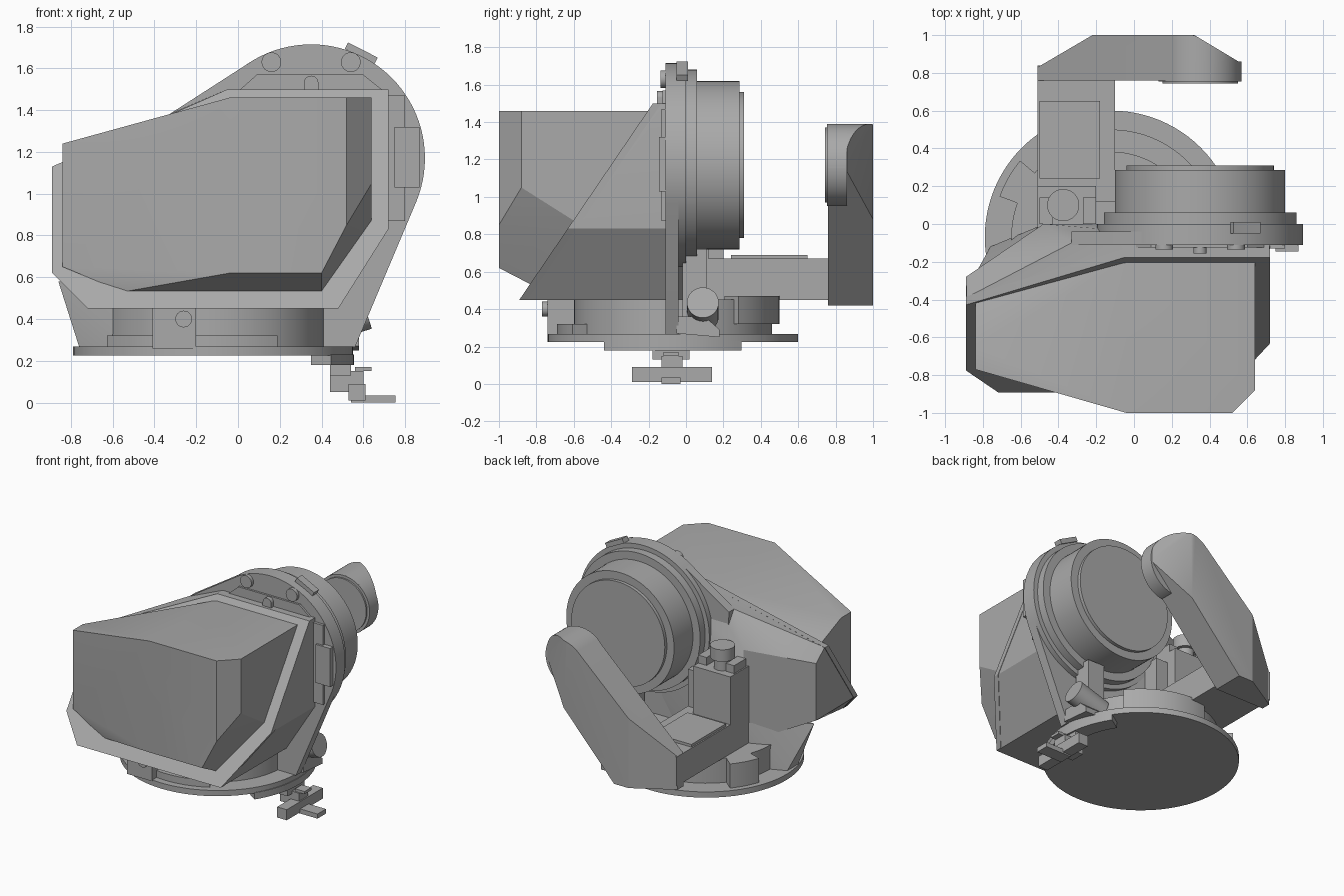
import bpy, bmesh
from math import sin, cos, pi, radians
from mathutils import Vector, Matrix

cube = bpy.data.objects.get("Cube")
if cube:
    bpy.data.objects.remove(cube, do_unlink=True)

grey = bpy.data.materials.new("machine_grey")
grey.use_nodes = True
grey.diffuse_color = (0.4, 0.4, 0.4, 1)
grey.node_tree.nodes["Principled BSDF"].inputs["Base Color"].default_value = grey.diffuse_color


def finish(name, bm):
    bmesh.ops.recalc_face_normals(bm, faces=bm.faces)
    mesh = bpy.data.meshes.new(name)
    bm.to_mesh(mesh)
    bm.free()
    mesh.materials.append(grey)
    ob = bpy.data.objects.new(name, mesh)
    bpy.context.collection.objects.link(ob)
    bpy.ops.object.select_all(action='DESELECT')
    ob.select_set(True)
    bpy.context.view_layer.objects.active = ob
    bpy.ops.object.shade_smooth_by_angle(angle=radians(25))
    return ob


def hull(name, pts):
    bm = bmesh.new()
    verts = [bm.verts.new(p) for p in pts]
    res = bmesh.ops.convex_hull(bm, input=verts)
    junk = {g for g in res["geom_interior"] + res["geom_unused"] if isinstance(g, bmesh.types.BMVert)}
    bmesh.ops.delete(bm, geom=list(junk), context='VERTS')
    bmesh.ops.dissolve_limit(bm, angle_limit=radians(1), verts=bm.verts, edges=bm.edges)
    return finish(name, bm)


def box(name, x, y, z, turn=0):
    c = Vector(((x[0] + x[1]) / 2, (y[0] + y[1]) / 2, (z[0] + z[1]) / 2))
    bm = bmesh.new()
    size = Matrix.Diagonal((x[1] - x[0], y[1] - y[0], z[1] - z[0], 1))
    bmesh.ops.create_cube(bm, size=1, matrix=Matrix.Translation(c) @ Matrix.Rotation(turn, 4, 'Y') @ size)
    return finish(name, bm)


def rod(name, a, b, r, sides=64):
    a, b = Vector(a), Vector(b)
    bm = bmesh.new()
    m = Matrix.Translation((a + b) / 2) @ (b - a).to_track_quat('Z', 'Y').to_matrix().to_4x4()
    bmesh.ops.create_cone(bm, cap_ends=True, segments=sides, radius1=r, radius2=r, depth=(b - a).length, matrix=m)
    return finish(name, bm)


def arc_block(name, r, z, start, end, steps=16):
    # Curved block around the turntable axis
    bm = bmesh.new()
    rings = []
    for i in range(steps + 1):
        a = radians(start + (end - start) * i / steps)
        rings.append([bm.verts.new((CX + q * cos(a), CY + q * sin(a), h))
                      for q, h in ((r[0], z[0]), (r[1], z[0]), (r[1], z[1]), (r[0], z[1]))])
    for p, q in zip(rings, rings[1:]):
        for k in range(4):
            bm.faces.new((p[k], p[k - 1], q[k - 1], q[k]))
    bm.faces.new(rings[0])
    bm.faces.new(rings[-1])
    return finish(name, bm)


# Turntable
CX, CY = -0.12, -0.07
rod("base_disc", (CX, CY, 0.225), (CX, CY, 0.268), 0.67, 96)
rod("base_drum", (CX, CY, 0.26), (CX, CY, 0.45), 0.53, 96)
arc_block("drum_block_side", (0.45, 0.63), (0.26, 0.45), 140, 160)
arc_block("drum_block_back", (0.45, 0.57), (0.32, 0.47), 38, 100)
arc_block("drum_block_front", (0.45, 0.62), (0.26, 0.32), 215, 300)
arc_block("edge_bracket", (0.56, 0.675), (0.18, 0.23), -33, 33)
box("front_stop", (-0.41, -0.2), (-0.74, -0.5), (0.26, 0.45))
rod("front_stop_pin", (-0.26, -0.77, 0.4), (-0.26, -0.7, 0.4), 0.04, 24)

# Latch under the turntable edge
box("latch_neck", (0.44, 0.54), (-0.18, 0.02), (0.13, 0.19))
box("latch_body", (0.44, 0.6), (-0.13, -0.02), (0.05, 0.15))
box("latch_crossbar", (0.53, 0.61), (-0.29, 0.14), (0.01, 0.09))
box("latch_lever", (0.54, 0.755), (-0.13, -0.03), (0, 0.035))
box("latch_tab", (0.56, 0.64), (-0.12, -0.04), (0.15, 0.17))


# Sloping flange shared by the hood and the rear body
def slope(z):
    return -0.16 - (1.51 - z) * 0.68


rim = [(-0.89, 1.13), (-0.05, 1.5), (0.72, 1.5), (0.72, 0.83), (0.48, 0.45), (-0.72, 0.45), (-0.89, 0.62)]
hull("hood_flange", [(x, slope(z) + d, z) for x, z in rim for d in (-0.01, 0.035)])

# Faceted front hood
mouth = [(-0.84, 1.14), (-0.04, 1.46), (0.64, 1.46), (0.64, 0.87), (0.4, 0.53), (-0.55, 0.53), (-0.84, 0.65)]
face = [(-0.04, 1.46), (0.52, 1.46), (0.52, 0.85), (0.4, 0.62), (-0.04, 0.62)]
hull("front_hood", [(x, slope(z), z) for x, z in mouth] + [(x, -1, z) for x, z in face]
     + [(0.64, -0.88, 1.46), (0.64, -0.88, 1.05), (-0.84, -0.77, 1.24),
        (-0.84, -0.65, 1.24), (-0.84, -0.77, 0.65)])

# Rear body behind the flange
back = [(0.72, 1.5), (0.72, 0.83), (0.48, 0.45), (-0.33, 1.38), (-0.05, 1.5)]
hull("rear_body", [(x * 0.995, slope(z) + 0.03, z) for x, z in rim] + [(x, -0.1, z) for x, z in back]
     + [(-0.89, -0.28, 1.05), (-0.89, -0.28, 0.62), (-0.48, 0, 0.45), (-0.48, 0, 1.15),
        (-0.1, 0, 0.45), (-0.1, 0, 1)])
hull("side_support", [(-0.86, -0.3, 0.58), (-0.76, -0.25, 0.265), (-0.76, -0.12, 0.265), (-0.5, -0.3, 0.265),
                      (-0.5, -0.01, 0.265), (-0.5, -0.01, 0.6), (-0.5, -0.3, 0.6)])

# Round rear housing on its upright plate
DX, DZ = 0.35, 1.17
circle = [(DX + 0.545 * cos(i * pi / 48), DZ + 0.545 * sin(i * pi / 48)) for i in range(96)]
plate = circle + [(0.56, 0.265), (-0.3, 0.265), (-0.33, 1.38)]
hull("upright_plate", [(x, y, z) for x, z in plate for y in (-0.11, -0.04)])
for name, y0, y1, r in (("housing_flange", -0.1, 0, 0.545), ("housing_step", -0.01, 0.06, 0.51),
                        ("housing_drum", 0.05, 0.285, 0.45), ("housing_cap", 0.28, 0.31, 0.39)):
    rod(name, (DX, y0, DZ), (DX, y1, DZ), r, 96)
for side in (-1, 1):
    rod("flange_bolt", (DX + side * 0.19, -0.135, 1.63), (DX + side * 0.19, -0.09, 1.63), 0.047, 32)
hull("top_bracket", [(x, y, z) for x, z in ((0.0, 1.49), (0.7, 1.49), (0.6, 1.57), (0.09, 1.57))
                     for y in (-0.125, -0.1)])
rod("bracket_lug", (DX, -0.155, 1.53), (DX, -0.1, 1.53), 0.035, 24)
box("bracket_lug_base", (DX - 0.035, DX + 0.035), (-0.155, -0.1), (1.48, 1.53))
box("top_clip", (0.51, 0.67), (-0.05, 0.01), (1.655, 1.69), radians(27))
box("side_clip_plate", (0.7, 0.8), (-0.13, -0.08), (0.87, 1.47))
box("side_clip", (0.75, 0.87), (-0.145, -0.08), (1.03, 1.32))

# Knob at the lower side
hull("knob_mount", [(x, y, z) for x in (0.42, 0.58) for y, z in
                    ((-0.05, 0.27), (0.18, 0.25), (0.18, 0.29), (0.1, 0.36), (-0.05, 0.36))])
rod("side_knob", (0.38, 0.09, 0.36), (0.615, 0.09, 0.435), 0.085, 40)
box("knob_column", (0.36, 0.5), (-0.02, 0.11), (0.26, 0.72))

# Rear column with its top adjuster
box("column_base", (-0.51, -0.1), (-0.02, 0.84), (0.45, 0.67))
box("column_panel", (-0.5, -0.18), (0.24, 0.65), (0.66, 0.69))
box("column_tower", (-0.51, -0.2), (-0.02, 0.2), (0.45, 1.03))
box("column_link", (-0.22, -0.1), (-0.02, 0.12), (0.45, 0.95))
for x0 in (-0.5, -0.27):
    box("adjuster_cheek", (x0, x0 + 0.07), (0, 0.14), (1.02, 1.09))
rod("adjuster_stem", (-0.375, 0.1, 1.02), (-0.375, 0.1, 1.12), 0.06, 32)
rod("adjuster_knob", (-0.375, 0.1, 1.11), (-0.375, 0.1, 1.2), 0.085, 40)


# Swing arm with chamfered ends
def arm_back(x):
    return min(1, 0.83 + (x + 0.51) * 0.59, 0.85 + (0.57 - x) * 0.6)


top_arc = [(DX + 0.22 * cos(radians(a)), DZ + 0.22 * sin(radians(a))) for a in range(-4, 137, 5)]
outline = top_arc + [(-0.51, 0.67), (-0.51, 0.42), (-0.1, 0.42), (-0.22, 0.42), (-0.22, 0.945), (0.32, 0.88)]
hull("swing_arm", [(x, y, z) for x, z in outline for y in (0.76, arm_back(x))])
rod("arm_end_ring", (DX, 0.755, DZ), (DX, 0.86, DZ), 0.22, 64)
rod("arm_end_lens", (DX, 0.743, DZ), (DX, 0.76, DZ), 0.2, 64)
